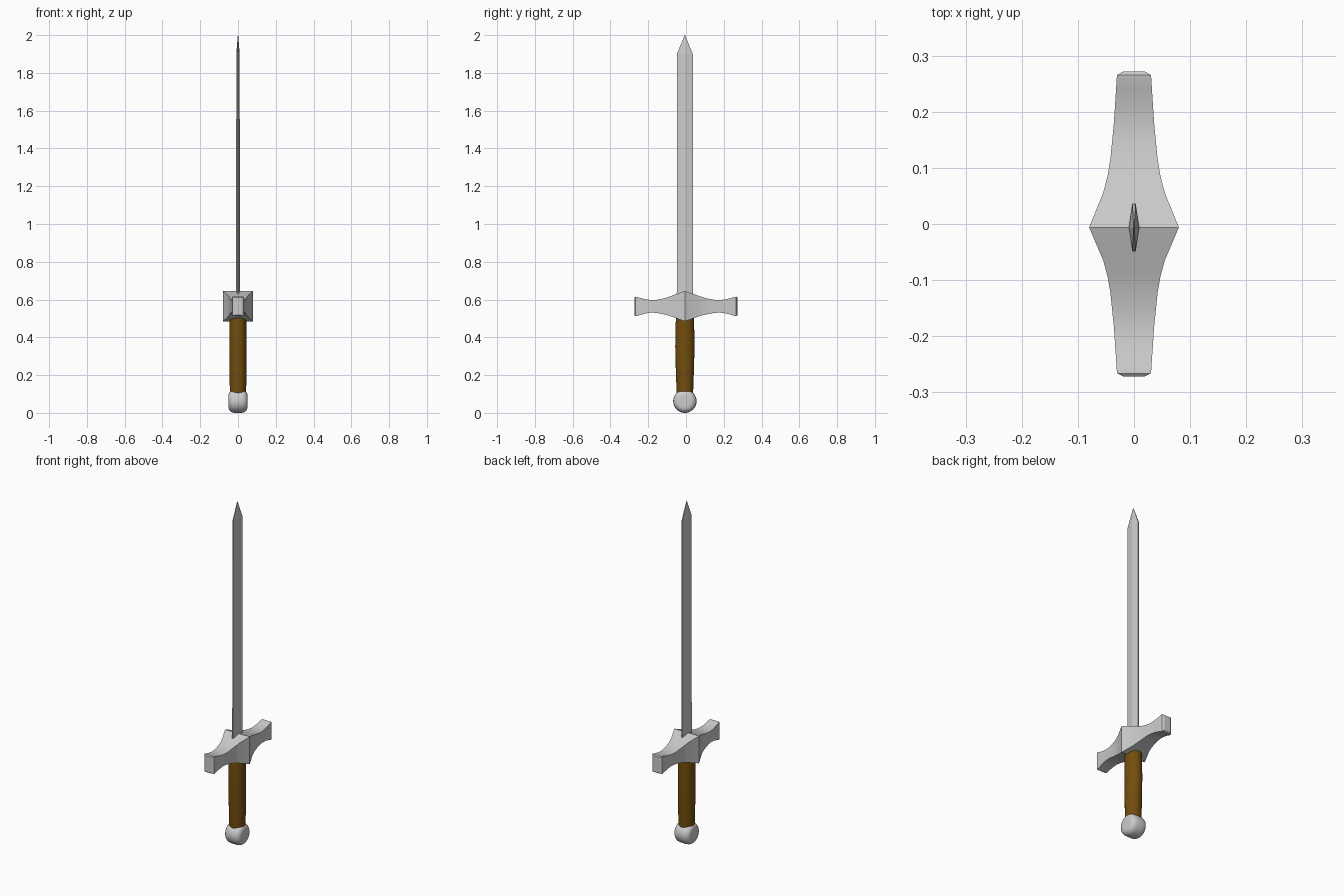
import bpy, bmesh
from math import cos, sin, pi

if "Cube" in bpy.data.objects:
    bpy.data.objects.remove(bpy.data.objects["Cube"])

CY = -0.006  # centre line of blade, grip and pommel


def loft(name, rings, smooth=None):
    """Skin a list of equal-length closed rings and cap both ends."""
    bm = bmesh.new()
    loops = [[bm.verts.new(p) for p in ring] for ring in rings]
    n = len(loops[0])
    for a, b in zip(loops, loops[1:]):
        for i in range(n):
            j = (i + 1) % n
            bm.faces.new((a[i], a[j], b[j], b[i]))
    bm.faces.new(loops[0])
    bm.faces.new(loops[-1])
    bmesh.ops.recalc_face_normals(bm, faces=bm.faces)
    mesh = bpy.data.meshes.new(name)
    bm.to_mesh(mesh)
    bm.free()
    ob = bpy.data.objects.new(name, mesh)
    bpy.context.collection.objects.link(ob)
    if smooth:
        bpy.ops.object.select_all(action='DESELECT')
        ob.select_set(True)
        bpy.context.view_layer.objects.active = ob
        bpy.ops.object.shade_smooth_by_angle(angle=smooth)
    return ob


# Blade: thin bevelled cross-section tapering to a point
def blade_ring(z, w, t, e):
    return [(e, CY + w, z), (t, CY, z), (e, CY - w, z),
            (-e, CY - w, z), (-t, CY, z), (-e, CY + w, z)]


loft("blade", [blade_ring(0.60, 0.043, 0.010, 0.003),
               blade_ring(1.90, 0.042, 0.009, 0.003),
               blade_ring(2.00, 0.001, 0.001, 0.0005)])

# Crossguard: rectangular stations (y offset, half width, bottom, top)
stations = [(0.0, 0.080, 0.485, 0.645), (0.06, 0.055, 0.506, 0.624),
            (0.09, 0.047, 0.516, 0.613), (0.12, 0.042, 0.523, 0.605),
            (0.15, 0.039, 0.529, 0.599), (0.18, 0.036, 0.531, 0.597),
            (0.21, 0.034, 0.527, 0.601), (0.24, 0.032, 0.519, 0.608),
            (0.258, 0.031, 0.513, 0.614), (0.266, 0.030, 0.512, 0.615),
            (0.272, 0.018, 0.517, 0.610)]


def guard_ring(side, off, w, lo, hi):
    y = CY + side * off * (272 - side * CY * 1000) / 272
    return [(w, y, lo), (w, y, hi), (-w, y, hi), (-w, y, lo)]


loft("crossguard", [guard_ring(-1, *s) for s in reversed(stations)]
     + [guard_ring(1, *s) for s in stations[1:]], smooth=0.33)

# Grip: softly swelling round handle
SIDES = 32
grip = loft("grip", [[(rx * cos(2 * pi * i / SIDES), CY + ry * sin(2 * pi * i / SIDES), z)
                      for i in range(SIDES)]
                     for z, rx, ry in [(0.09, 0.043, 0.043), (0.17, 0.044, 0.046),
                                       (0.26, 0.045, 0.049), (0.35, 0.045, 0.051),
                                       (0.43, 0.045, 0.050), (0.52, 0.044, 0.047)]],
            smooth=0.6)
leather = bpy.data.materials.new("brown_leather")
leather.diffuse_color = (0.17, 0.075, 0.004, 1)
leather.use_nodes = True
leather.node_tree.nodes["Principled BSDF"].inputs["Base Color"].default_value = leather.diffuse_color
grip.data.materials.append(leather)

# Pommel: thick round disc with rounded rim, lathed around x
rim = [(0.050, 0.025), (0.0495, 0.037), (0.046, 0.047), (0.039, 0.055),
       (0.029, 0.060), (0.015, 0.062)]
profile = [(-x, r) for x, r in rim] + [(x, r) for x, r in reversed(rim)]
loft("pommel", [[(x, CY + r * cos(2 * pi * i / SIDES), 0.062 + r * sin(2 * pi * i / SIDES))
                 for i in range(SIDES)] for x, r in profile], smooth=0.9)
